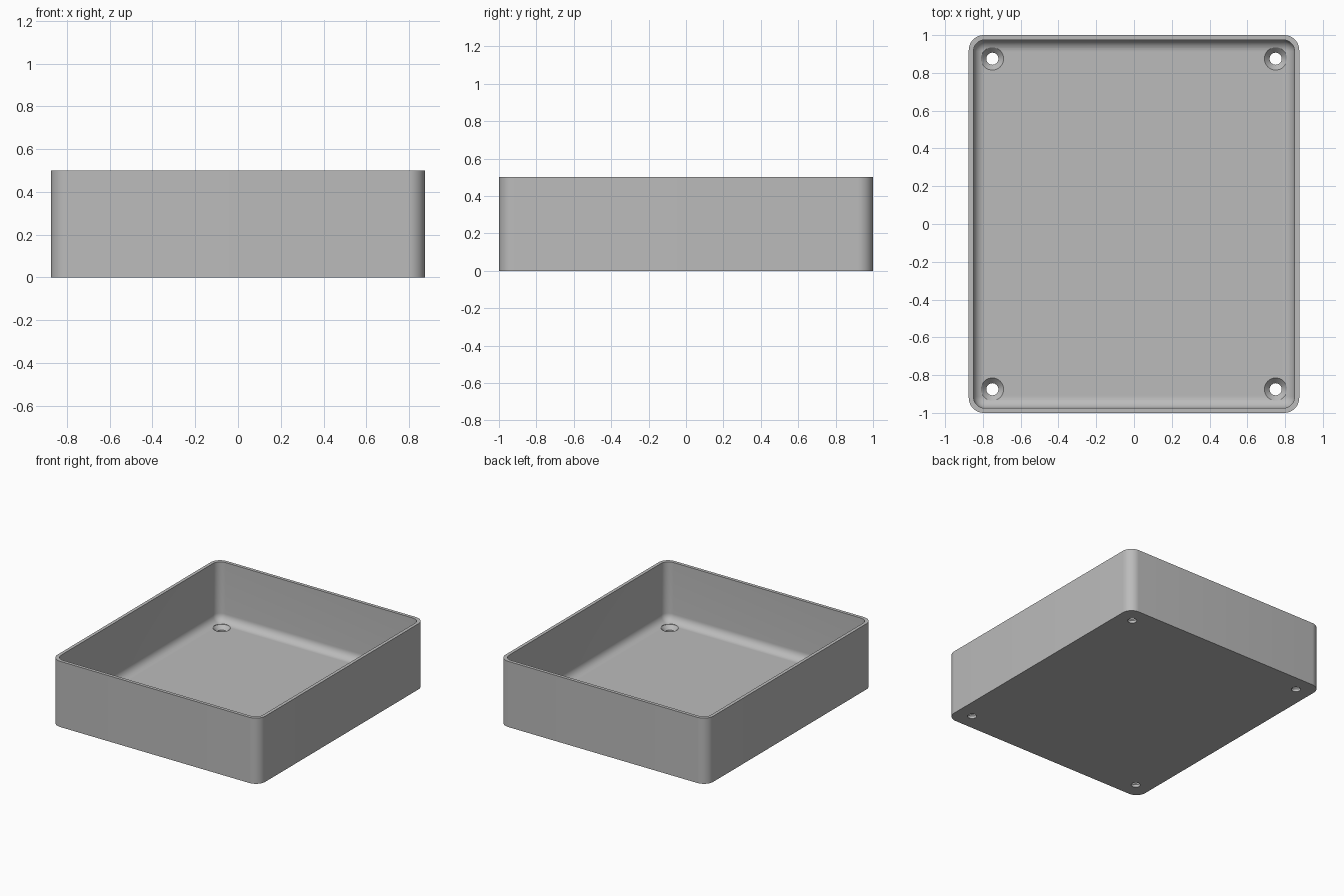
import bpy, bmesh, math
from mathutils import Matrix

HALF_X, HALF_Y, HEIGHT = 0.875, 1.0, 0.5
WALL, FLOOR, FILLET, OUTER_R = 0.025, 0.05, 0.06, 0.08
STEPS = 10

if "Cube" in bpy.data.objects:
    bpy.data.objects.remove(bpy.data.objects["Cube"])

grey = bpy.data.materials.new("plain grey")
grey.use_nodes = True
colour = (0.5, 0.5, 0.5, 1)
grey.diffuse_color = colour
grey.node_tree.nodes["Principled BSDF"].inputs["Base Color"].default_value = colour


def make_object(name, bm):
    bmesh.ops.recalc_face_normals(bm, faces=bm.faces)
    mesh = bpy.data.meshes.new(name)
    bm.to_mesh(mesh)
    bm.free()
    mesh.materials.append(grey)
    obj = bpy.data.objects.new(name, mesh)
    bpy.context.collection.objects.link(obj)
    return obj


def rounded_loop(bm, inset, radius, z):
    """Ring of vertices around a rounded rectangle."""
    verts = []
    for corner, (sx, sy) in enumerate([(1, 1), (-1, 1), (-1, -1), (1, -1)]):
        cx = sx * (HALF_X - inset - radius)
        cy = sy * (HALF_Y - inset - radius)
        for i in range(STEPS + 1):
            a = math.pi / 2 * (corner + i / STEPS)
            verts.append(bm.verts.new((cx + radius * math.cos(a),
                                       cy + radius * math.sin(a), z)))
    return verts


def skin(bm, loops):
    """Bridge successive rings and cap both ends."""
    for low, high in zip(loops, loops[1:]):
        n = len(low)
        for i in range(n):
            j = (i + 1) % n
            bm.faces.new((low[i], low[j], high[j], high[i]))
    bm.faces.new(loops[0])
    bm.faces.new(loops[-1])


# Open tray: outer wall, flat rim, inner wall, filleted floor
bm = bmesh.new()
loops = [rounded_loop(bm, 0, OUTER_R, 0),
         rounded_loop(bm, 0, OUTER_R, HEIGHT),
         rounded_loop(bm, WALL, FILLET + 0.001, HEIGHT)]
for i in range(STEPS + 1):
    a = math.pi / 2 * i / STEPS
    step_in = FILLET * (1 - math.cos(a))
    loops.append(rounded_loop(bm, WALL + step_in, FILLET + 0.001 - step_in,
                              FLOOR + FILLET * (1 - math.sin(a))))
skin(bm, loops)
tray = make_object("tray", bm)

# Countersunk screw holes, cut near the four corners
bm = bmesh.new()
for x in (-0.75, 0.75):
    for y in (-0.875, 0.875):
        rings = []
        for r, z in [(0.032, -0.1), (0.032, 0.02), (0.06, FLOOR), (0.06, 0.15)]:
            rings.append(bmesh.ops.create_circle(
                bm, segments=32, radius=r,
                matrix=Matrix.Translation((x, y, z)))["verts"])
        skin(bm, rings)
cutter = make_object("screw_hole_cutter", bm)

cut = tray.modifiers.new("screw holes", 'BOOLEAN')
cut.operation = 'DIFFERENCE'
cut.solver = 'EXACT'
cut.object = cutter

bpy.ops.object.select_all(action='DESELECT')
tray.select_set(True)
bpy.context.view_layer.objects.active = tray
bpy.ops.object.modifier_apply(modifier=cut.name)
bpy.data.objects.remove(cutter)
bpy.ops.object.shade_smooth_by_angle(angle=math.radians(30))
